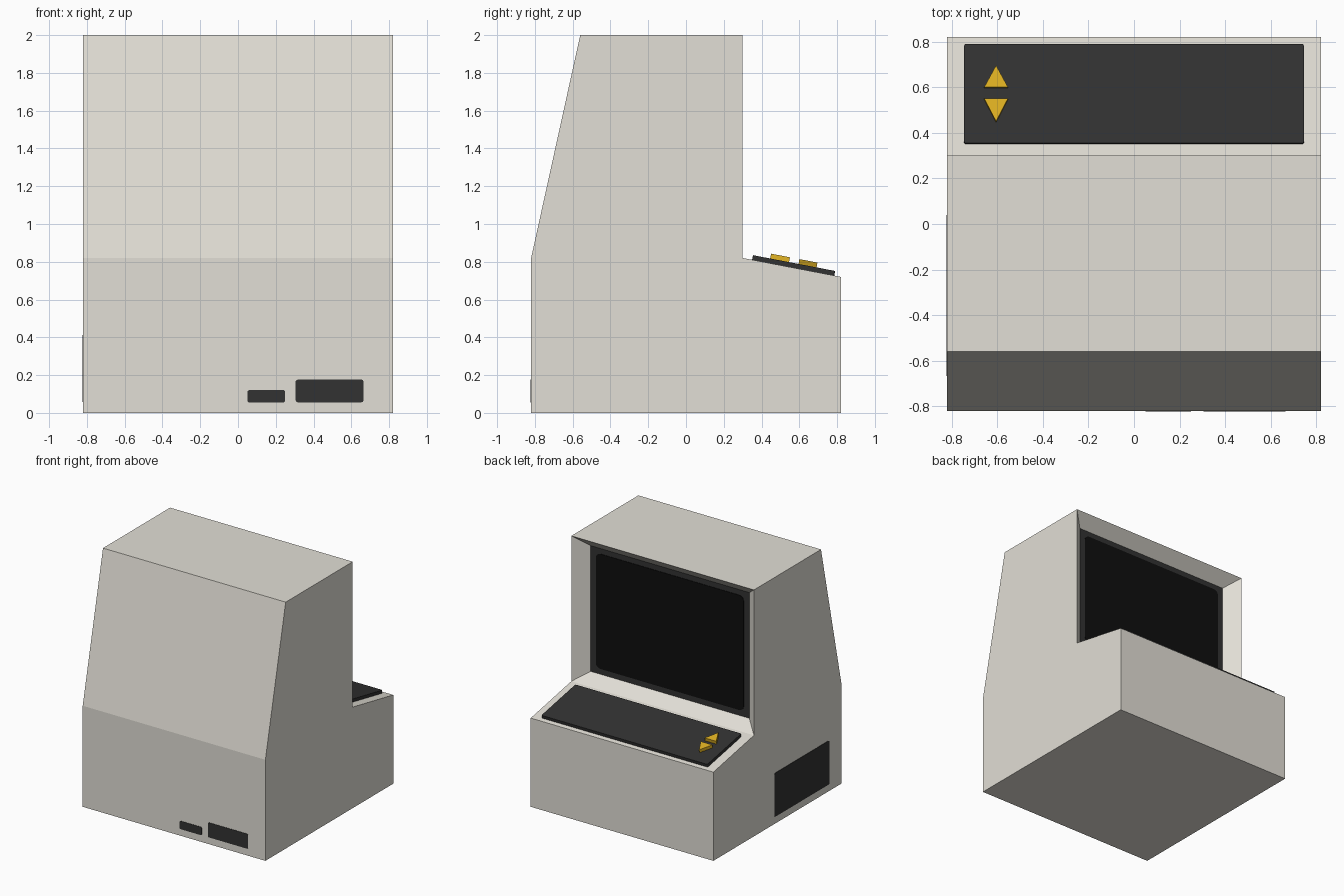
import bpy
import bmesh
from math import pi, sin, cos, atan2
from mathutils import Matrix, Vector

cube = bpy.data.objects.get("Cube")
if cube:
    bpy.data.objects.remove(cube)


def material(name, rgb):
    m = bpy.data.materials.new(name)
    m.use_nodes = True
    m.diffuse_color = (*rgb, 1)
    m.node_tree.nodes["Principled BSDF"].inputs["Base Color"].default_value = (*rgb, 1)
    return m


CREAM = material("warm_cream", (0.76, 0.735, 0.67))
DARK = material("charcoal", (0.032, 0.032, 0.032))
BLACK = material("screen_black", (0.0045, 0.0045, 0.0045))
YELLOW = material("button_yellow", (0.74, 0.44, 0.016))


def finish(name, bm, mats):
    bmesh.ops.recalc_face_normals(bm, faces=bm.faces)
    mesh = bpy.data.meshes.new(name)
    bm.to_mesh(mesh)
    bm.free()
    for m in mats:
        mesh.materials.append(m)
    obj = bpy.data.objects.new(name, mesh)
    bpy.context.collection.objects.link(obj)
    return obj


def prism(bm, outline, offset):
    """Extrude a closed outline by an offset vector."""
    face = bm.faces.new([bm.verts.new(p) for p in outline])
    ext = bmesh.ops.extrude_face_region(bm, geom=[face], use_keep_orig=True)
    verts = [g for g in ext["geom"] if isinstance(g, bmesh.types.BMVert)]
    bmesh.ops.translate(bm, verts=verts, vec=offset)


def plate(name, outline, depth, matrix, mat):
    bm = bmesh.new()
    prism(bm, [(u, v, 0) for u, v in outline], (0, 0, depth))
    obj = finish(name, bm, [mat])
    obj.matrix_world = matrix
    return obj


def rounded(w, h, r, steps=4):
    """Rectangle outline with rounded corners, centred on the origin."""
    pts = []
    for quarter, (sx, sy) in enumerate(((1, 1), (-1, 1), (-1, -1), (1, -1))):
        for i in range(steps + 1):
            a = (quarter + i / steps) * pi / 2
            pts.append((sx * (w / 2 - r) + r * cos(a), sy * (h / 2 - r) + r * sin(a)))
    return pts


def place(x, y, z, angle, axis="X"):
    return Matrix.Translation((x, y, z)) @ Matrix.Rotation(angle, 4, axis)


# Cabinet: side profile extruded across the width
HALF = 0.82
profile = [(-HALF, 0), (HALF, 0), (HALF, 0.72), (0.3, 0.82), (0.3, 2), (-0.56, 2), (-HALF, 0.82)]
bm = bmesh.new()
prism(bm, [(-HALF, y, z) for y, z in profile], (2 * HALF, 0, 0))
bmesh.ops.recalc_face_normals(bm, faces=bm.faces)

# Funnel-shaped screen recess with a dark bezel at its floor
opening = next(f for f in bm.faces
               if f.normal.y > 0.99 and f.calc_center_median().z > 1)
bmesh.ops.inset_region(bm, faces=[opening], thickness=0.05)
for v in opening.verts:
    v.co = Vector((0.712 if v.co.x > 0 else -0.712, 0.205,
                   1.913 if v.co.z > 1.4 else 0.893))
opening.material_index = 1
finish("cabinet", bm, [CREAM, DARK])

# Screen glass
plate("screen", rounded(1.326, 0.932, 0.04), 0.006, place(0, 0.203, 1.404, -pi / 2), BLACK)

# Control panel lying on the sloping deck
slope = -atan2(0.1, 0.52)
deck = place(0, 0.5675, 0.7685, slope)
plate("control_panel", rounded(1.49, 0.443, 0.008), 0.025, deck, DARK)

# Up and down arrow buttons
for name, base, tip in (("up_button", 0.024, 0.121), ("down_button", -0.027, -0.129)):
    plate(name, [(-0.052, base), (0.052, base), (0, tip)], 0.027,
          deck @ Matrix.Translation((-0.605, 0, 0.024)), YELLOW)

# Sockets low on the flat wall opposite the screen
for name, x, z, w, h in (("small_socket", 0.15, 0.088, 0.2, 0.066),
                         ("large_socket", 0.485, 0.116, 0.36, 0.12)):
    plate(name, rounded(w, h, 0.012), 0.006, place(x, -0.817, z, pi / 2), DARK)

# Side vent panel
plate("side_panel", rounded(0.355, 0.705, 0.015), 0.006,
      place(-0.817, -0.314, 0.234, -pi / 2, "Y"), DARK)
